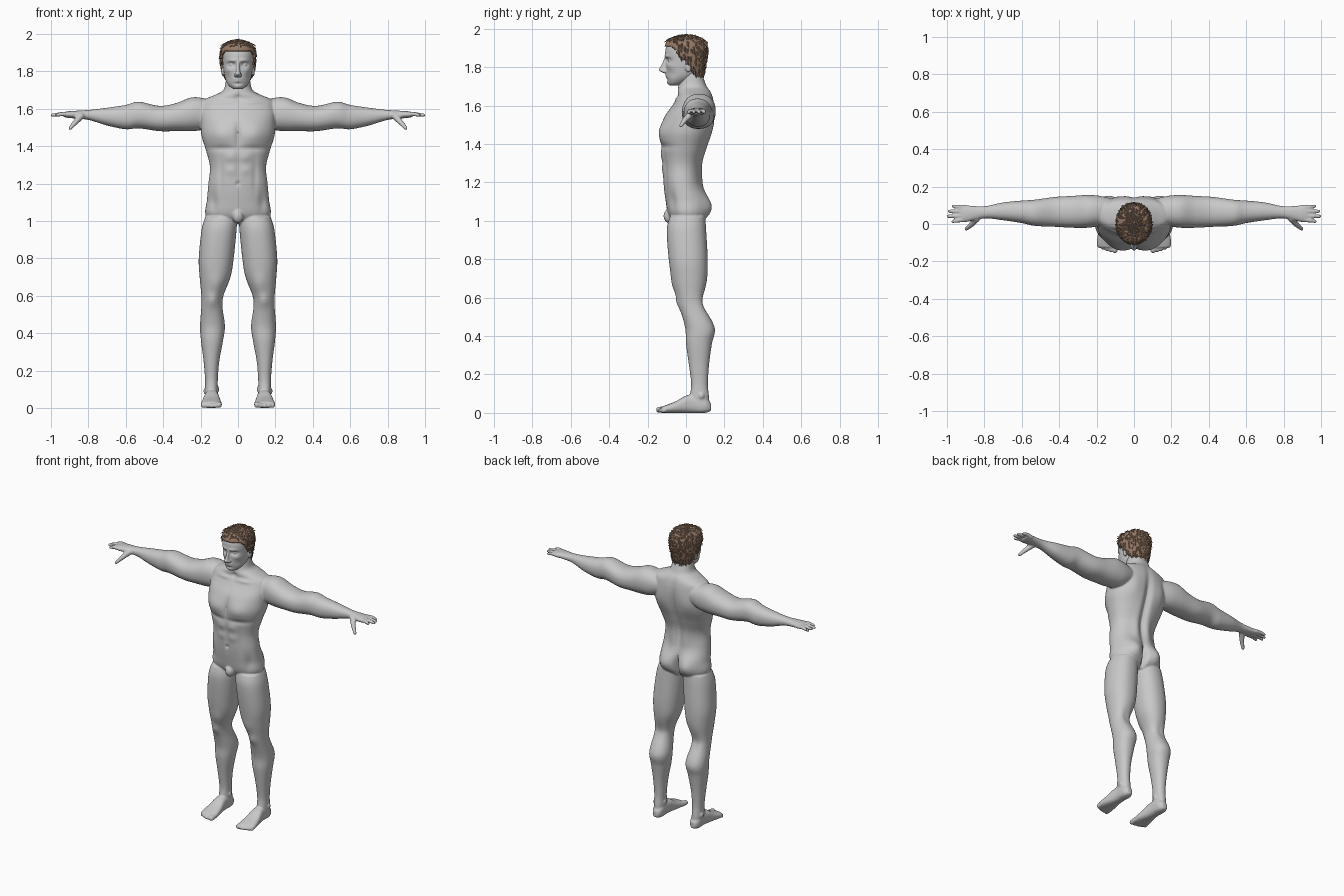
import bpy, bmesh, math, random
from mathutils import Vector, Matrix

random.seed(4)
CM = 0.01  # all part sizes below are in hundredths of a unit
cube = bpy.data.objects.get("Cube")
if cube:
    bpy.data.objects.remove(cube, do_unlink=True)


def material(name, colour):
    mat = bpy.data.materials.new(name)
    mat.use_nodes = True
    mat.diffuse_color = (*colour, 1)
    bsdf = next(node for node in mat.node_tree.nodes if node.type == 'BSDF_PRINCIPLED')
    bsdf.inputs["Base Color"].default_value = (*colour, 1)
    bsdf.inputs["Roughness"].default_value = 0.7
    return mat


skin = material("plain grey skin", (0.58, 0.58, 0.58))
brown = material("brown hair", (0.3, 0.19, 0.13))


def spline(rows, steps):
    """Smooth in-between rows that pass through the given ones."""
    out = []
    for i in range(len(rows) - 1):
        before, start = rows[max(i - 1, 0)], rows[i]
        end, after = rows[i + 1], rows[min(i + 2, len(rows) - 1)]
        for k in range(steps):
            t = k / steps
            out.append([b + t / 2 * (c - a + t * (2*a - 5*b + 4*c - d + t * (3*b - a - 3*c + d)))
                        for a, b, c, d in zip(before, start, end, after)])
    return out + [rows[-1]]


def loft(bm, axis, rows, power=2.2, sides=48, steps=6):
    """Skin of rounded sections; row = position, low and high of both cross axes."""
    def soft(value):
        return math.copysign(abs(value) ** (2 / power), value)

    rings = []
    for t, a_low, a_high, b_low, b_high in spline(rows, steps):
        ring = []
        for i in range(sides):
            angle = math.tau * i / sides
            a = (a_low + a_high) / 2 + (a_high - a_low) / 2 * soft(math.cos(angle))
            b = (b_low + b_high) / 2 + (b_high - b_low) / 2 * soft(math.sin(angle))
            place = {'x': (t, a, b), 'y': (a, t, b), 'z': (a, b, t)}[axis]
            ring.append(bm.verts.new(Vector(place) * CM))
        rings.append(ring)
    for low, high in zip(rings, rings[1:]):
        for i in range(sides):
            bm.faces.new((low[i - 1], low[i], high[i], high[i - 1]))
    bm.faces.new(rings[0])
    bm.faces.new(rings[-1])
    return [vert for ring in rings for vert in ring]


def centred(rows):
    """Rows of height, half width, front and back."""
    return [(z, -half, half, front, back) for z, half, front, back in rows]


def sculpt(verts, facing, marks):
    """Raise or sink soft spots; mark = x, z, width, height, amount. Facing: -1 front, 1 back."""
    for x, z, width, height, amount in marks:
        for vert in verts:
            side = min(1, max(0, facing * vert.co.y / CM / 5))
            across = (abs(vert.co.x) / CM - x) / width
            up = (vert.co.z / CM - z) / height
            vert.co.y += facing * amount * CM * side * math.exp(-across ** 2 - up ** 2)


def ball(bm, centre, size):
    place = Matrix.Translation(Vector(centre) * CM) @ Matrix.Diagonal((*(Vector(size) * CM), 1))
    bmesh.ops.create_uvsphere(bm, u_segments=20, v_segments=14, radius=1, matrix=place)


def digit(bm, points, radii):
    """Finger or toe: tapered links with round joints."""
    for point, r in zip(points, radii):
        ball(bm, point, (r, r, r))
    for p, q, thick, thin in zip(points, points[1:], radii, radii[1:]):
        p, q = Vector(p) * CM, Vector(q) * CM
        turn = (q - p).to_track_quat('Z', 'Y').to_matrix().to_4x4()
        bmesh.ops.create_cone(bm, cap_ends=True, segments=20, radius1=thick * CM, radius2=thin * CM,
                              depth=(q - p).length, matrix=Matrix.Translation((p + q) / 2) @ turn)


def mirror_all(bm):
    copy = bmesh.ops.duplicate(bm, geom=bm.verts[:] + bm.edges[:] + bm.faces[:])["geom"]
    bmesh.ops.scale(bm, vec=(-1, 1, 1), verts=[g for g in copy if isinstance(g, bmesh.types.BMVert)])


def finish(name, bm, mat, voxel=0, relax_steps=0):
    """Turn the parts into an object, fused into one soft skin if a voxel size is given."""
    mesh = bpy.data.meshes.new(name)
    bm.to_mesh(mesh)
    bm.free()
    mesh.materials.append(mat)
    obj = bpy.data.objects.new(name, mesh)
    bpy.context.collection.objects.link(obj)
    if voxel:
        fuse = obj.modifiers.new("fuse", 'REMESH')
        fuse.mode, fuse.voxel_size, fuse.use_smooth_shade = 'VOXEL', voxel * CM, True
        relax = obj.modifiers.new("relax", 'SMOOTH')
        relax.factor, relax.iterations = 0.5, relax_steps
    return obj


# Arm and palm
bm = bmesh.new()
loft(bm, 'x', [(10, 1, 13, 153, 163), (18, -1, 15, 149, 165.5), (25, -2, 15.5, 148, 166),
               (33, -2, 15, 148, 163), (42, -1.5, 14.5, 148, 161.5), (53, -1, 13, 149.5, 163.7),
               (60, .5, 12.5, 149, 162), (70, 2, 11.5, 151, 160.5), (80, 3, 9.5, 154, 159.3),
               (90, 1, 10, 155, 158.7), (93, 1.5, 9.8, 155.5, 158.2)])

# Fingers, front to back, and thumb
for i, tip_x in enumerate((96.8, 99.3, 98.8, 96.6)):
    root_y, tip_y = 2.4 + 2.2 * i, 1.4 + 2.7 * i
    digit(bm, [(90, root_y, 156.8), (94, (root_y + tip_y) / 2, 157.2), (tip_x, tip_y, 156.5)],
          (1.3, 1.15, .9))
digit(bm, [(84, 3, 156), (87, -.4, 152.7), (89.7, -2.6, 149.6)], (1.9, 1.4, 1))

# Leg with knee cap and thigh muscle
leg = loft(bm, 'z', [(1, 11, 17, 2.5, 12), (8, 10.8, 17.6, 2, 12), (15, 10.8, 17.6, 2.7, 11.4),
                     (25, 10, 18.4, 1.5, 12), (36, 8, 19.8, 0, 13.5), (44, 7, 20.3, -.4, 15),
                     (54, 8.3, 19.6, -3, 10.5), (60, 7.8, 19.6, -4.5, 9.3), (70, 4, 20.5, -7.4, 11),
                     (80, 2.3, 21, -9, 11.3), (95, .8, 19.5, -10, 10.5), (102, .5, 17.6, -8.5, 10)])
sculpt(leg, -1, [(13.7, 57, 3.2, 3.5, 1.5), (11.5, 66, 3.5, 5, .8)])
sculpt(leg, 1, [(13.7, 57, 3, 5, -1)])

# Ankle bones, foot and toes
ball(bm, (11.3, 7, 10), (1.3, 1.7, 1.8))
ball(bm, (17.2, 8, 9), (1.3, 1.7, 1.8))
loft(bm, 'y', [(-12.5, 9.2, 19.2, 0, 3.3), (-10, 8.7, 19.9, 0, 4.2), (-5, 9.2, 19.2, 0, 6.2),
               (0, 10, 18.2, 0, 9), (4, 10.4, 17.6, 0, 9.5), (10, 10.6, 17.4, 0, 8),
               (13, 12.2, 15.8, 1, 5)], power=2.6)
for i in range(5):
    x, r = 10.2 + 2.1 * i, 1.2 if i else 1.6
    digit(bm, [(x, -10, 2), (x, -14 + .15 * i * i, r)], (r, r))
mirror_all(bm)

# Torso and neck
torso = loft(bm, 'z', centred([
    (98.5, 10, -5, 7), (103, 17.2, -9, 10), (111, 16.6, -10.7, 10), (120, 15.8, -11.8, 8),
    (129, 15, -12.2, 8), (138, 17.2, -13, 11), (146, 19.6, -13, 13.6), (154, 20, -11.2, 14.8),
    (160, 20, -7.2, 14.8), (164.5, 18.5, -4.5, 14), (167.5, 12, -4.5, 12.8), (170, 7.8, -4, 11),
    (175, 6.5, -3, 9), (180, 6, -2, 8)]), sides=96, steps=8)

# Chest, breastbone, belly muscles, navel, groin and collar bones
sculpt(torso, -1, [(9, 146.5, 7, 5.5, 2), (8.5, 138.8, 8, 1.4, -.8), (0, 146, 1.4, 7, -1.2),
                   (0, 128, 1.1, 9, -.6), (4, 134, 3, 2.4, .7), (4, 127, 3, 2.4, .6),
                   (9, 124, 1.2, 9, -.5), (0, 120, 1, 1, -1.2), (13, 110, 2, 5, -1),
                   (8, 163.5, 6, 1, 1), (0, 166, 1.6, 1.8, -1.2)])
# Shoulder blades, lower back, spine, buttocks and cleft
sculpt(torso, 1, [(11, 151, 5.5, 7, 1.2), (4.5, 124, 3, 9, 1), (0, 140, 2.2, 19, -2.4),
                  (8.5, 107.5, 6, 7, 4), (0, 105, 1.3, 7, -4)])
ball(bm, (0, -8.5, 102.5), (3, 3.2, 3.8))
bmesh.ops.recalc_face_normals(bm, faces=bm.faces[:])
finish("body", bm, skin, voxel=.55, relax_steps=3)

# Head
bm = bmesh.new()
skull = loft(bm, 'z', centred([
    (170.4, 2.2, -8.2, -4), (172, 4.5, -9.2, 0), (175, 6.5, -9.9, 5), (179, 7.5, -10.3, 8.2),
    (184, 8.1, -10.6, 10), (189, 8.3, -10.7, 10.4), (193, 7.2, -9, 8.8), (195.2, 4.5, -6, 5.5),
    (196, 1.2, -2, 1.5)]), sides=96, steps=10)
# Eye sockets, brows, cheeks, lips, mouth line and chin
sculpt(skull, -1, [(3.5, 183.5, 2, 1.3, -1.6), (3, 185.7, 2.8, .9, .8), (5.5, 180.5, 1.8, 1.4, .5),
                   (5.8, 176.5, 2, 2, -.6), (0, 175.2, 2.2, 1.2, 1), (0, 175.2, 2.4, .3, -.6),
                   (0, 173.5, 2, .6, -.4), (0, 171.7, 2.2, 1.3, .7)])

# Nose, nostrils, eyes and ears
loft(bm, 'z', centred([(176.8, 1, -11.3, -8), (177.6, 1.7, -13, -8), (178.6, 1.6, -14.3, -8),
                       (180, 1.1, -13.5, -8), (182.5, .9, -12.2, -8), (185, 1, -11.2, -8)]))
for s in (1, -1):
    ball(bm, (1.3 * s, -11.2, 177.8), (.8, 1.2, .8))
    ball(bm, (3.4 * s, -8, 183.5), (1.4, 1.3, 1))
    ball(bm, (8.1 * s, 1.2, 180.5), (.9, 1.9, 3.1))
bmesh.ops.recalc_face_normals(bm, faces=bm.faces[:])
finish("head", bm, skin, voxel=.38, relax_steps=2)

# Hair cap, trimmed along a hairline that drops toward the nape
bm = bmesh.new()
loft(bm, 'z', centred([
    (174, 7, -9, 9), (179, 8.6, -10.8, 10), (185, 9.4, -11.3, 11), (190, 9.4, -11.3, 11.2),
    (194, 7.9, -9.6, 9.5), (195.8, 4.6, -5.7, 5.6), (196.6, 1, -1.5, 1.5)]), steps=5)
bmesh.ops.recalc_face_normals(bm, faces=bm.faces[:])


def below_hairline(face):
    middle = face.calc_center_median() / CM
    drop = min(max((middle.y + 7) / 12, 0), 1)
    return middle.z < 191 - 15.5 * drop


bmesh.ops.delete(bm, geom=[f for f in bm.faces if below_hairline(f)], context='FACES')
roots = [(f.calc_center_median(), f.normal.copy()) for f in bm.faces]
cap = finish("hair_cap", bm, brown)
thick = cap.modifiers.new("thickness", 'SOLIDIFY')
thick.thickness, thick.offset = .8 * CM, -1
for poly in cap.data.polygons:
    poly.use_smooth = True

# Pointed locks lying over the cap, leaving the front hairline smooth
bm = bmesh.new()
for root, normal in random.choices(roots, k=700):
    if root.y < -6 * CM and root.z < 194 * CM:
        continue
    flow = Vector((random.uniform(-.4, .4), random.uniform(0, .5), -1))
    flow = (flow - normal * flow.dot(normal)).normalized()
    across = normal.cross(flow) * random.uniform(.5, .9) * CM
    along = flow * random.uniform(2, 3.6) * CM
    base = root - normal * .3 * CM
    left, right, top, tip = (bm.verts.new(co) for co in (
        base - across, base + across, root + normal * .4 * CM + along * .4,
        root + along + normal * random.uniform(-.2, .6) * CM))
    for tri in ((left, top, tip), (top, right, tip), (right, left, tip), (left, right, top)):
        bm.faces.new(tri)
bmesh.ops.recalc_face_normals(bm, faces=bm.faces[:])
finish("hair_locks", bm, brown)
